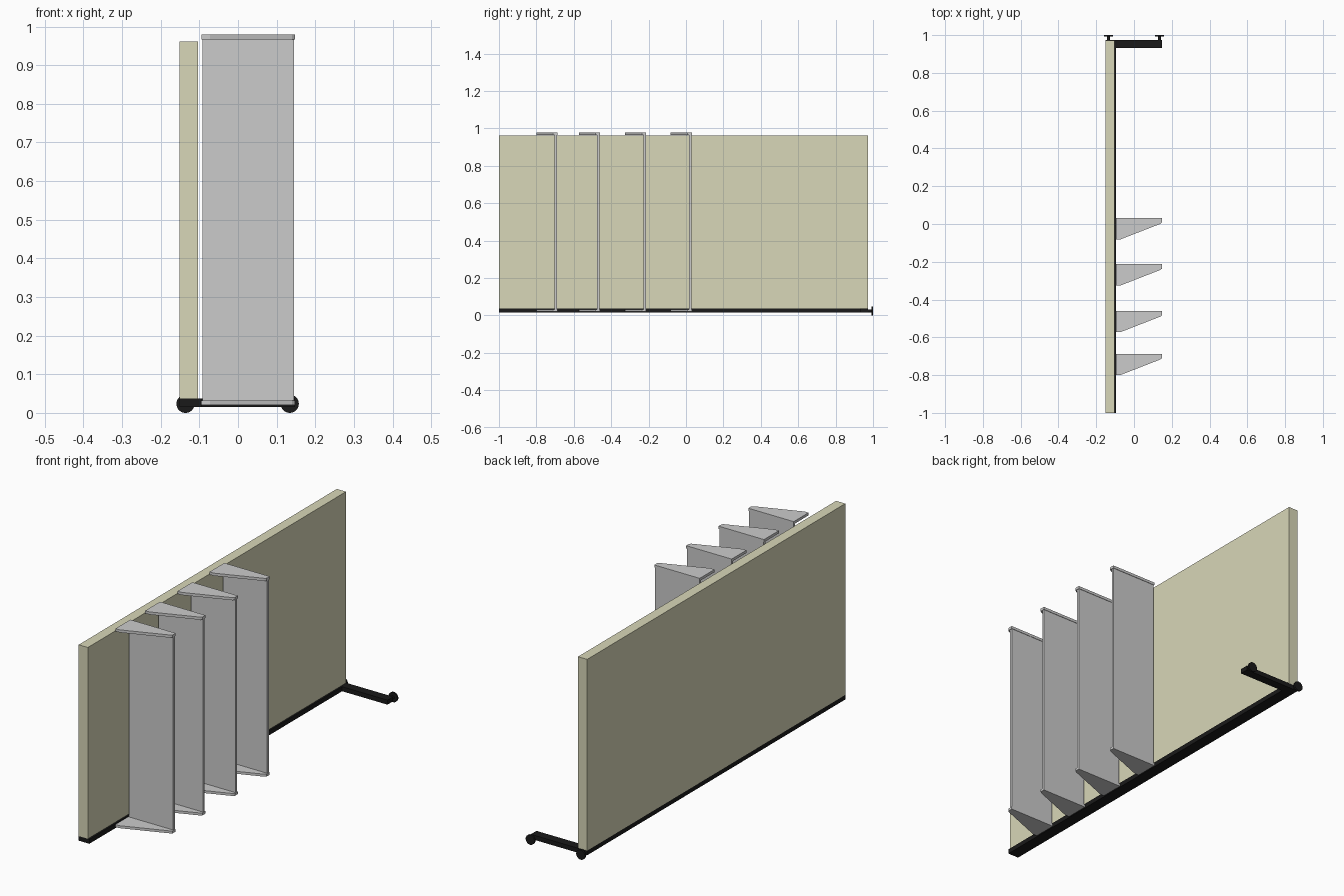
import bpy, math
from mathutils import Matrix

if "Cube" in bpy.data.objects:
    bpy.data.objects.remove(bpy.data.objects["Cube"])


def material(name, color):
    m = bpy.data.materials.new(name)
    m.diffuse_color = color
    m.use_nodes = True
    m.node_tree.nodes["Principled BSDF"].inputs["Base Color"].default_value = m.diffuse_color
    return m


BLACK = material("black_metal", (0.01, 0.01, 0.01, 1))
CREAM = material("cream_board", (0.69, 0.68, 0.48, 1))


def prism(name, outline, z0, z1, mat=None):
    """Extrude an XY outline (counter-clockwise) from z0 to z1."""
    n = len(outline)
    verts = [(x, y, z) for z in (z0, z1) for x, y in outline]
    faces = [list(range(n))[::-1], list(range(n, 2 * n))]
    faces += [(i, (i + 1) % n, (i + 1) % n + n, i + n) for i in range(n)]
    me = bpy.data.meshes.new(name)
    me.from_pydata(verts, [], faces)
    ob = bpy.data.objects.new(name, me)
    bpy.context.collection.objects.link(ob)
    if mat:
        me.materials.append(mat)
    return ob


def box(name, x0, x1, y0, y1, z0, z1, mat=None):
    return prism(name, [(x0, y0), (x1, y0), (x1, y1), (x0, y1)], z0, z1, mat)


def disc(name, x, y0, y1, z, r):
    """Round part lying along y."""
    bpy.ops.mesh.primitive_cylinder_add(vertices=32, radius=r, depth=y1 - y0,
        location=(x, (y0 + y1) / 2, z), rotation=(math.pi / 2, 0, 0))
    ob = bpy.context.object
    ob.name = name
    ob.data.materials.append(BLACK)
    bpy.ops.object.shade_smooth_by_angle()


# Main board on its base rail
box("board", -0.152, -0.103, -1, 0.972, 0.037, 0.962, CREAM)
box("base_rail", -0.152, -0.095, -1, 0.974, 0.015, 0.037, BLACK)
box("cross_foot", -0.095, 0.148, 0.931, 0.974, 0.015, 0.037, BLACK)

# Wheels on short axles at the back end
for side, x in (("left", -0.136), ("right", 0.134)):
    disc("axle_" + side, x, 0.972, 0.994, 0.0235, 0.008)
    disc("wheel_" + side, x, 0.992, 1.0, 0.0235, 0.0235)

# Four upright dividers with tapered brackets top and bottom
for i, y in enumerate((-0.687, -0.46, -0.213, 0.031), 1):
    box(f"divider_{i}", -0.092, 0.145, y - 0.015, y - 0.002, 0.021, 0.978)
    outline = [(-0.095, y - 0.113), (-0.073, y - 0.113), (0.14, y - 0.03),
               (0.148, y - 0.023), (0.148, y), (-0.095, y)]
    prism(f"bottom_bracket_{i}", outline, 0.020, 0.032)
    prism(f"top_bracket_{i}", outline, 0.966, 0.979)
